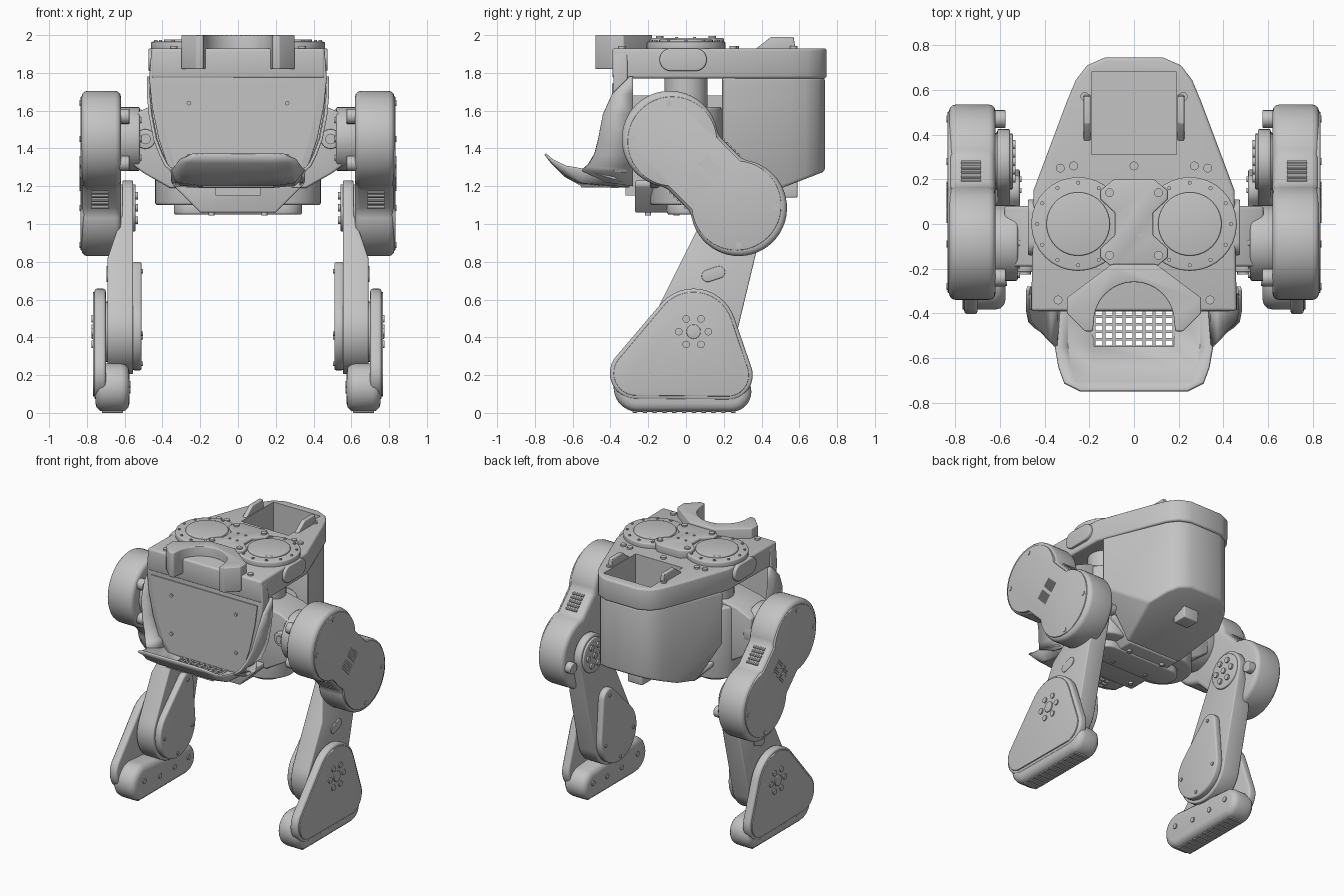
import bpy, bmesh, math
from mathutils import Vector, Matrix
from mathutils.geometry import convex_hull_2d

cube = bpy.data.objects.get("Cube")
if cube:
    bpy.data.objects.remove(cube, do_unlink=True)

grey = bpy.data.materials.new("light grey")
grey.use_nodes = True
grey.diffuse_color = (0.55, 0.55, 0.55, 1)
grey.node_tree.nodes["Principled BSDF"].inputs["Base Color"].default_value = (0.55, 0.55, 0.55, 1)
made = []


def finish(name, bm, bevel=0.0):
    bmesh.ops.recalc_face_normals(bm, faces=bm.faces)
    if bevel:
        edges = [e for e in bm.edges if len(e.link_faces) == 2 and e.calc_face_angle() > 0.6]
        bmesh.ops.bevel(bm, geom=edges, offset=bevel, segments=3, profile=0.5,
                        affect='EDGES', clamp_overlap=True)
    me = bpy.data.meshes.new(name)
    bm.to_mesh(me)
    bm.free()
    me.materials.append(grey)
    ob = bpy.data.objects.new(name, me)
    bpy.context.collection.objects.link(ob)
    made.append(ob)
    return ob


def prism_bm(pts, axis, a, b):
    """Extrude a 2D outline along x (y,z), y (x,z) or z (x,y)."""
    place = {'x': lambda p, t: (t, p[0], p[1]), 'y': lambda p, t: (p[0], t, p[1]),
             'z': lambda p, t: (p[0], p[1], t)}[axis]
    bm = bmesh.new()
    lo = [bm.verts.new(place(p, a)) for p in pts]
    hi = [bm.verts.new(place(p, b)) for p in pts]
    bm.faces.new(lo)
    bm.faces.new(hi)
    for i in range(len(pts)):
        j = (i + 1) % len(pts)
        bm.faces.new((lo[i], lo[j], hi[j], hi[i]))
    return bm


def prism(name, pts, axis, a, b, bevel=0.0):
    return finish(name, prism_bm(pts, axis, a, b), bevel)


def arc(cx, cy, r, a0, a1, n=24):
    return [(cx + r * math.cos(math.radians(a0 + (a1 - a0) * i / n)),
             cy + r * math.sin(math.radians(a0 + (a1 - a0) * i / n))) for i in range(n + 1)]


def disc(cx, cy, r, n=32):
    return arc(cx, cy, r, 0, 360 - 360 / n, n - 1)


def hull(*circles):
    pts = [Vector(p) for c in circles for p in disc(*c, n=40)]
    return [tuple(pts[i]) for i in convex_hull_2d(pts)]


def sym(half):
    return half + [(-x, y) for x, y in reversed(half)]


def box(name, x, y, z, bevel=0.0):
    return prism(name, [(x[0], y[0]), (x[1], y[0]), (x[1], y[1]), (x[0], y[1])], 'z', *z, bevel)


def bolts(name, spots, axis, a, b, r=0.016):
    """Many small round bolt heads in one object."""
    bm = bmesh.new()
    for p in spots:
        one = prism_bm(disc(*p, r, 12), axis, a, b)
        tmp = bpy.data.meshes.new("tmp")
        one.to_mesh(tmp)
        one.free()
        bm.from_mesh(tmp)
        bpy.data.meshes.remove(tmp)
    return finish(name, bm)


def sheet(name, rows, skip=(), thick=0.012):
    """Thin shell from rows of points."""
    bm = bmesh.new()
    grid = [[bm.verts.new(p) for p in row] for row in rows]
    for i in range(len(rows) - 1):
        for j in range(len(rows[0]) - 1):
            if (i, j) not in skip:
                bm.faces.new((grid[i][j], grid[i][j + 1], grid[i + 1][j + 1], grid[i + 1][j]))
    ob = finish(name, bm)
    mod = ob.modifiers.new("thickness", 'SOLIDIFY')
    mod.thickness, mod.offset = thick, 0


# Body: top slab and rear box with an open pocket
plan = [(.46, -.39), (.45, .15), (.30, .55), (.26, .645), (.21, .71), (.13, .745)]
slab = prism("top_slab", sym(plan), 'z', 1.77, 1.93, 0.015)
bm = prism_bm(sym([(.435, .19)] + [(x - .01, y - .01) for x, y in plan[2:]]), 'z', 1.0, 1.775)
for co, no in (((0, .70, 1.265), (0, .36, -.93)), ((.4, 0, 1.35), (.84, 0, -.54)),
               ((-.4, 0, 1.35), (-.84, 0, -.54))):
    cut = bmesh.ops.bisect_plane(bm, geom=bm.verts[:] + bm.edges[:] + bm.faces[:], plane_co=co,
                                 plane_no=no, clear_outer=True)
    bmesh.ops.holes_fill(bm, edges=[e for e in bm.edges if e.is_boundary])
rear = finish("rear_box", bm, 0.015)
cutter = box("pocket_cutter", (-.19, .19), (.31, .68), (1.62, 2.1))
cutter.hide_render = True
for ob in (slab, rear):
    mod = ob.modifiers.new("pocket", 'BOOLEAN')
    mod.operation, mod.object, mod.solver = 'DIFFERENCE', cutter, 'EXACT'
    bpy.context.view_layer.objects.active = ob
    bpy.ops.object.modifier_apply(modifier=mod.name)
made.remove(cutter)
bpy.data.objects.remove(cutter, do_unlink=True)
box("rear_tab", (-.06, .06), (.48, .59), (1.14, 1.24), 0.008)
for s in (1, -1):
    prism("pocket_tab", [(.36, 1.92), (.58, 1.92), (.57, 1.99), (.45, 1.99)], 'x', s * .195, s * .225, 0.005)

# Spine and belly
box("spine", (-.12, .12), (-.32, .22), (1.15, 1.68))
prism("belly", sym([(.2, 1.06), (.34, 1.2), (.34, 1.23)]), 'y', -.27, .2, 0.01)
prism("belly_plate", hull((.24, 0, .1), (-.24, 0, .1)), 'z', 1.05, 1.11, 0.012)
bolts("belly_bolts", [(x, y) for x in (-.14, .14) for y in (-.2, -.05, .12)], 'z', 1.045, 1.07)

# Front panel
prism("front_panel", sym([(.30, 1.2), (.37, 1.3), (.42, 1.45), (.455, 1.62), (.47, 1.77), (.46, 1.9)]),
      'y', -.385, -.31, 0.008)
prism("front_inlay", sym([(.27, 1.22), (.33, 1.30), (.37, 1.42), (.41, 1.6), (.43, 1.745)]), 'y', -.392, -.38)
bolts("panel_bolts", [(x, z) for x in (-.26, .26) for z in (1.36, 1.64)], 'y', -.402, -.38, .012)

# Chin scoop with vent grille and side wings
lip = [(-.30, 1.2, .33, 0), (-.38, 1.197, .35, .05), (-.55, 1.205, .35, .085),
       (-.64, 1.255, .335, .05), (-.71, 1.325, .31, .015), (-.745, 1.37, .24, 0)]
sheet("chin_scoop", [[(-w, y, z + d), (-.85 * w, y, z + d * .2), (-.18, y, z), (.18, y, z),
                      (.85 * w, y, z + d * .2), (w, y, z + d)] for y, z, w, d in lip], {(1, 2)})
for i in range(9):
    x = -.18 + .045 * i
    box("grille_bar", (x - .007, x + .007), (-.555, -.375), (1.193, 1.209))
for i in range(6):
    y = -.55 + .034 * i
    box("grille_slat", (-.185, .185), (y - .006, y + .006), (1.194, 1.208))
wing = [(-.30, 1.78, .475), (-.39, 1.69, .475), (-.44, 1.58, .465), (-.465, 1.45, .44),
        (-.485, 1.37, .41), (-.52, 1.31, .38), (-.55, 1.285, .35)]
for s in (1, -1):
    rows = [[(s * x, y, z), (s * (x - .005), -.28, z)] for y, z, x in wing]
    sheet("chin_wing", rows + [[(s * .345, -.42, 1.22), (s * .33, -.28, 1.2)]], thick=.016)

# Top plates and round covers
for s in (1, -1):
    prism("top_disc", disc(s * .25, 0, .21), 'z', 1.92, 1.965, 0.008)
    prism("top_disc_cover", disc(s * .25, 0, .142, 40), 'z', 1.95, 1.978, 0.006)
    bolts("disc_bolts", disc(s * .25, 0, .185, 12), 'z', 1.95, 1.973, .009)
prism("top_centre_plate", sym([(.09, -.2), (.15, -.15), (.15, -.11), (.085, -.05),
                               (.085, .05), (.15, .11), (.15, .15), (.09, .2)]), 'z', 1.92, 1.985, 0.006)
bolts("centre_bolts", [(x, y) for x in (-.11, .11) for y in (-.14, .14)], 'z', 1.97, 1.995, .02)
bolts("centre_pins", [(x, y) for x in (-.03, .03) for y in (-.05, .045)], 'z', 1.97, 1.99, .008)
bolts("slab_bolts", [(s * x, y) for s in (1, -1) for x, y in
                     ((.27, .26), (.34, -.34), (.22, .57), (.33, .25))] + [(0, .26)], 'z', 1.92, 1.942, .02)

# Crescent bracket at the front
prism("front_bracket", [(.10, -.18), (.30, -.33), (.30, -.40), (.22, -.48), (.185, -.48)]
      + arc(0, -.44, .18, 0, 180) + [(-.185, -.48), (-.22, -.48), (-.30, -.40), (-.30, -.33), (-.10, -.18)],
      'z', 1.82, 2.0, 0.006)
bolts("bracket_bolts", [(-.19, -.405 + .1), (.19, -.305), (0, -.22), (-.25, -.38), (.25, -.38)],
      'z', 1.99, 2.0, .02)

# Thigh outline: two round ends joined by a waist
HIP, KNEE, ANKLE = (-.085, 1.45), (.28, 1.085), (.04, .43)
local = arc(0, 0, .255, 50, 310, 36) + arc(.516, 0, .255, -130, 130, 36)
q = math.sqrt(.5)
thigh = [(HIP[0] + q * (u + v), HIP[1] + q * (v - u)) for u, v in local]

for side, s in (("left", 1), ("right", -1)):
    def part(name, pts, a, b, bevel=0.0):
        return prism(side + "_" + name, pts, 'x', s * a, s * b, bevel)

    # Hip: yaw column, arm and pitch motor
    prism(side + "_hip_column", disc(s * .25, 0, .115), 'z', 1.1, 1.93)
    prism(side + "_hip_motor", disc(s * .25, 0, .19), 'z', 1.1, 1.62, 0.015)
    part("hip_cap", hull((-.08, 1.87, .06), (.05, 1.87, .06)), .40, .475, 0.008)
    prism(side + "_hip_arm", [(s * x, z) for x, z in ((.2, 1.68), (.47, 1.62), (.58, 1.57), (.58, 1.33),
          (.5, 1.27), (.36, 1.19), (.2, 1.19))], 'y', -.19, .08, 0.012)
    prism(side + "_hip_pin", disc(s * .49, 1.45, .052), 'y', -.215, -.15, 0.006)
    prism(side + "_hip_pin_bolt", disc(s * .49, 1.45, .028, 16), 'y', -.225, -.2)
    part("pitch_motor", disc(*HIP, .17), .52, .64, 0.01)
    bolts(side + "_pitch_bolts", disc(*HIP, .14, 8), 'x', s * .51, s * .53)
    for p in ((-.24, 1.57), (-.24, 1.32), (.47, 1.05)):
        part("thigh_lug", disc(*p, .04, 16), .575, .64, 0.005)

    # Thigh housing with face plate, slots and edge vents
    part("thigh", thigh, .62, .828, 0.03)
    mid = (.0975, 1.2675)
    part("thigh_cover", [(mid[0] + (y - mid[0]) * .93, mid[1] + (z - mid[1]) * .93) for y, z in thigh], .81, .834, .004)
    bolts(side + "_thigh_bolts", [(-.09, 1.64), (-.28, 1.45), (.28, .89), (.47, 1.085)], 'x', s * .82, s * .838)
    for k in range(7):
        for row in (-.045, .045):
            u = -.06 + .02 * k
            c = (mid[0] + q * (u * .8 + row), mid[1] + q * (row - u * .8))
            part("thigh_slot", [(c[0] + q * (a + b), c[1] + q * (b - a)) for a, b in
                                ((-.004, -.033), (.004, -.033), (.004, .033), (-.004, .033))], .83, .838)
    for e in (1, -1):
        for k in range(5):
            c = (mid[0] + q * (e * .195 + (k - 2) * .028), mid[1] + q * (e * .195 - (k - 2) * .028))
            part("thigh_vent", disc(*c, .01, 8), .685, .775)

    # Shin: thin at the knee, thick at the ankle
    bm = prism_bm(hull((*KNEE, .145), (*ANKLE, .225)), 'x', .555, .69)
    for z in (1.05, .82):
        bmesh.ops.bisect_plane(bm, geom=bm.verts[:] + bm.edges[:] + bm.faces[:],
                               plane_co=(0, 0, z), plane_no=(0, 0, 1))
    for v in bm.verts:
        if v.co.x > .6 and v.co.z > .821:
            v.co.x = .612
        v.co.x *= s
    finish(side + "_shin", bm, 0.008)
    part("shin_slot", hull((.115, .725, .032), (.175, .745, .032)), .68, .697, 0.004)
    part("knee_disc", disc(*KNEE, .125), .542, .64, 0.006)
    bolts(side + "_knee_bolts", disc(*KNEE, .075, 6) + [KNEE], 'x', s * .53, s * .55, .02)
    part("shin_cover", hull((*ANKLE, .205), (.15, .73, .07)), .51, .56, 0.012)
    bolts(side + "_cover_bolts", [(.15, .75), (-.12, .42), (.2, .4), (.03, .26)], 'x', s * .503, s * .515, .012)
    part("ankle_motor", disc(*ANKLE, .16), .6, .74)

    # Foot: outer triangular plate, rounded sole and tread
    part("foot_plate", hull((*ANKLE, .228), (-.265, .21, .138), (.22, .2, .133)), .70, .76, 0.015)
    part("foot_face", hull((*ANKLE, .21), (-.265, .21, .118), (.22, .2, .113)), .75, .768, 0.004)
    bolts(side + "_foot_bolts", disc(*ANKLE, .078, 6), 'x', s * .76, s * .776, .02)
    part("foot_hub", disc(*ANKLE, .038, 20), .76, .776, 0.004)
    part("sole", hull((-.255, .134, .128), (.24, .112, .106)), .575, .755, 0.045)
    bolts(side + "_sole_bolts", [(-.26, .15), (-.08, .12), (.09, .12), (.25, .13)], 'x', s * .568, s * .58, .018)
    for k in range(11):
        y = -.27 + .052 * k
        part("tread_rib", [(y - .012, 0), (y + .012, 0), (y + .016, .04), (y - .016, .04)], .61, .72, .003)

# Smooth curved walls, keep crisp edges
bpy.ops.object.select_all(action='DESELECT')
for ob in made:
    ob.select_set(True)
bpy.context.view_layer.objects.active = made[0]
bpy.ops.object.shade_smooth_by_angle(angle=math.radians(35))
